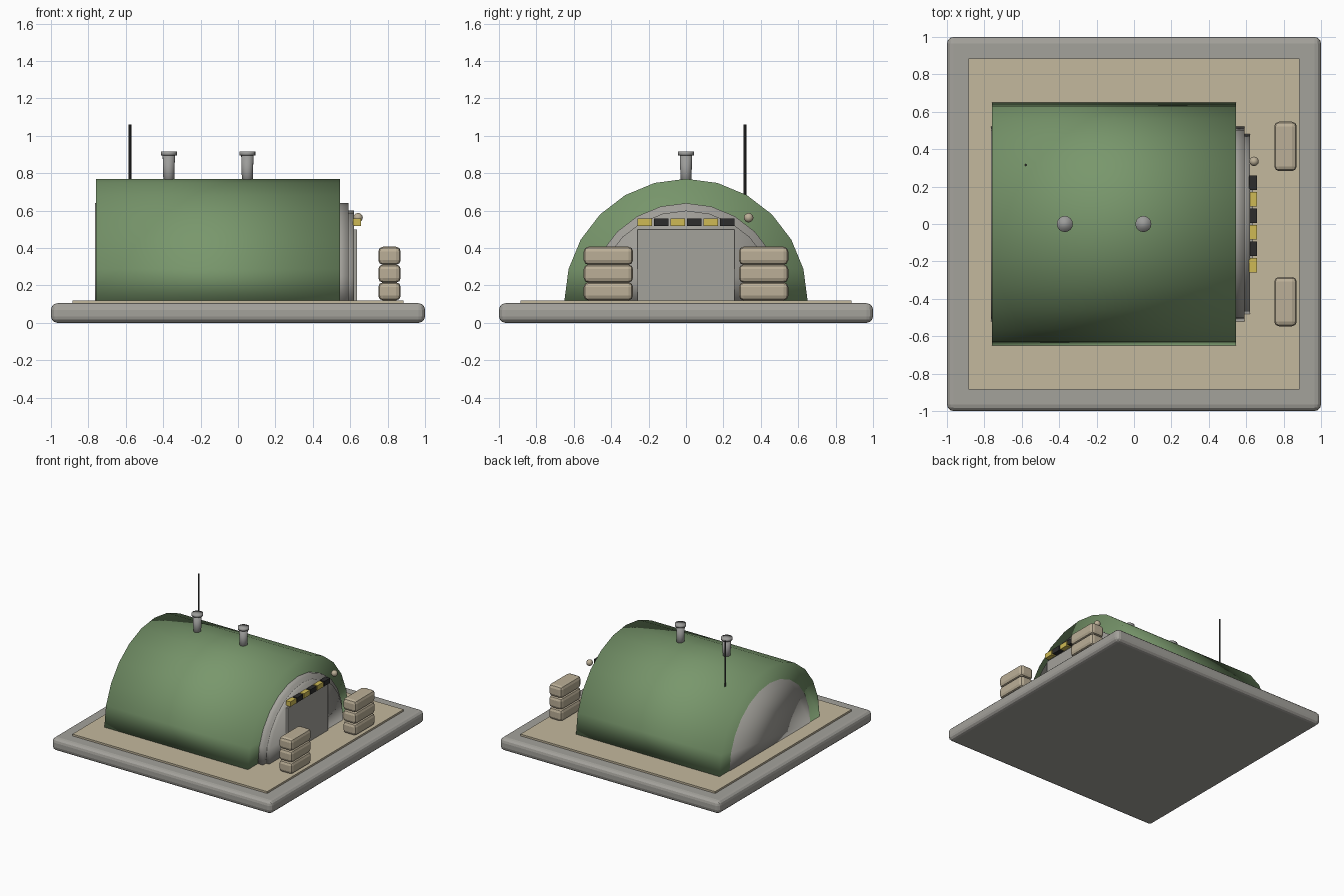
import bpy
import bmesh
from math import cos, sin, pi
from mathutils import Matrix, Vector

cube = bpy.data.objects.get("Cube")
if cube:
    bpy.data.objects.remove(cube, do_unlink=True)


def material(name, r, g, b):
    m = bpy.data.materials.new(name)
    m.use_nodes = True
    m.diffuse_color = (r, g, b, 1)
    m.node_tree.nodes["Principled BSDF"].inputs["Base Color"].default_value = (r, g, b, 1)
    return m


CONCRETE = material("concrete grey", 0.37, 0.36, 0.33)
GROUND = material("sandy ground", 0.55, 0.48, 0.34)
GREEN = material("olive green", 0.19, 0.31, 0.15)
METAL = material("vent metal", 0.33, 0.33, 0.32)
SACK = material("sack tan", 0.50, 0.43, 0.31)
YELLOW = material("warning yellow", 0.62, 0.49, 0.09)
DARK = material("dark grey", 0.025, 0.025, 0.025)

FLOOR = 0.12  # top of the ground pad


def finish(name, bm, mat, smooth=False):
    bmesh.ops.recalc_face_normals(bm, faces=bm.faces[:])
    mesh = bpy.data.meshes.new(name)
    bm.to_mesh(mesh)
    bm.free()
    mesh.materials.append(mat)
    for poly in mesh.polygons:
        poly.use_smooth = smooth
    obj = bpy.data.objects.new(name, mesh)
    bpy.context.collection.objects.link(obj)
    return obj


def box(name, low, high, mat, bevel=0, segments=2):
    low, high = Vector(low), Vector(high)
    bm = bmesh.new()
    bmesh.ops.create_cube(bm, size=1, matrix=Matrix.Translation((low + high) / 2)
                          @ Matrix.Diagonal((*(high - low), 1)))
    if bevel:
        bmesh.ops.bevel(bm, geom=bm.edges[:], offset=bevel, segments=segments,
                        profile=0.5, affect='EDGES')
    return finish(name, bm, mat)


def half_barrel(name, x0, x1, radius, mat, steps=12):
    # Half-round profile swept along x
    bm = bmesh.new()
    angles = [pi * i / steps for i in range(steps + 1)]
    face = bm.faces.new([bm.verts.new((x0, radius * cos(a), FLOOR + radius * sin(a)))
                         for a in angles])
    swept = bmesh.ops.extrude_face_region(bm, geom=[face], use_keep_orig=True)
    moved = [v for v in swept["geom"] if isinstance(v, bmesh.types.BMVert)]
    bmesh.ops.translate(bm, verts=moved, vec=(x1 - x0, 0, 0))
    return finish(name, bm, mat, smooth=True)


def post(name, x, y, z0, z1, r0, r1, mat, sides=16):
    bm = bmesh.new()
    bmesh.ops.create_cone(bm, cap_ends=True, segments=sides, radius1=r0, radius2=r1,
                          depth=z1 - z0, matrix=Matrix.Translation((x, y, (z0 + z1) / 2)))
    return finish(name, bm, mat, smooth=sides > 4)


# Foundation
box("base_slab", (-1, -1, 0), (1, 1, 0.105), CONCRETE, 0.035, 3)
box("ground_pad", (-0.885, -0.885, 0.1), (0.885, 0.885, FLOOR), GROUND)

# Arched hut with stepped entrance and rear wall
half_barrel("hut_shell", -0.76, 0.545, 0.65, GREEN)
half_barrel("rear_wall", -0.765, -0.7, 0.52, CONCRETE)
half_barrel("entrance_outer_arch", 0.5, 0.59, 0.52, CONCRETE)
half_barrel("entrance_inner_arch", 0.55, 0.62, 0.48, CONCRETE)
box("door", (0.6, -0.26, FLOOR), (0.635, 0.26, 0.5), CONCRETE)

# Warning stripe above the door
for i in range(6):
    y = (i - 2.5) * 0.088
    box(f"warning_block_{i + 1}", (0.615, y - 0.038, 0.517), (0.657, y + 0.038, 0.557),
        DARK if i % 2 else YELLOW)

# Entrance lamp
bm = bmesh.new()
bmesh.ops.create_uvsphere(bm, u_segments=16, v_segments=10, radius=0.025,
                          matrix=Matrix.Translation((0.642, 0.335, 0.562)))
finish("entrance_lamp", bm, SACK, smooth=True)

# Roof vents and antenna
for side, x in (("rear", -0.37), ("front", 0.05)):
    post(f"{side}_vent_pipe", x, 0, 0.72, 0.9, 0.028, 0.033, METAL)
    post(f"{side}_vent_cap", x, 0, 0.895, 0.915, 0.043, 0.043, METAL)
post("antenna", -0.578, 0.315, 0.62, 1.06, 0.008, 0.008, DARK, sides=4)

# Sandbag stacks either side of the door
for side, y in (("left", 0.415), ("right", -0.415)):
    for level in range(3):
        z = FLOOR + level * 0.095
        box(f"{side}_sandbag_{level + 1}", (0.75, y - 0.132, z), (0.87, y + 0.132, z + 0.097),
            SACK, 0.025)
